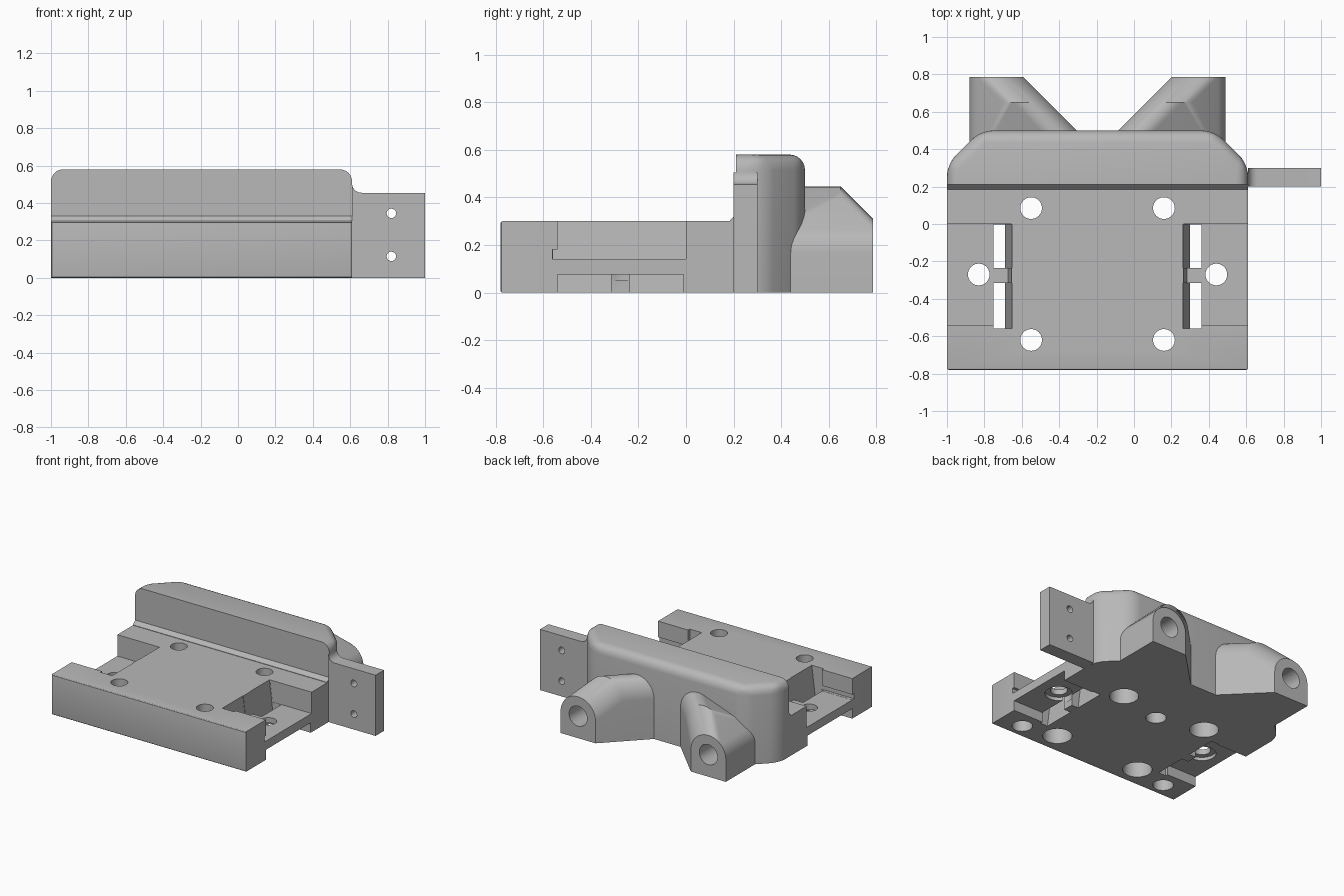
import bpy, bmesh, math
from mathutils import Matrix

cube = bpy.data.objects.get("Cube")
if cube:
    bpy.data.objects.remove(cube)

MID = -0.195           # symmetry line of the body in x
LEFT, RIGHT = 0.61, -1.0

grey = bpy.data.materials.new("plain_grey")
grey.use_nodes = True
grey.diffuse_color = (0.48, 0.48, 0.48, 1)
bsdf = grey.node_tree.nodes["Principled BSDF"]
bsdf.inputs["Base Color"].default_value = (0.48, 0.48, 0.48, 1)
bsdf.inputs["Roughness"].default_value = 0.6


def flip(x):
    return 2 * MID - x


def finish(name, bm):
    bmesh.ops.recalc_face_normals(bm, faces=bm.faces)
    mesh = bpy.data.meshes.new(name)
    bm.to_mesh(mesh)
    bm.free()
    mesh.materials.append(grey)
    obj = bpy.data.objects.new(name, mesh)
    bpy.context.collection.objects.link(obj)
    return obj


def prism_mesh(points, vector):
    """Extrude a closed outline of 3D points along a vector."""
    bm = bmesh.new()
    face = bm.faces.new([bm.verts.new(p) for p in points])
    moved = bmesh.ops.extrude_face_region(bm, geom=[face])["geom"]
    bmesh.ops.translate(bm, vec=vector, verts=[v for v in moved if isinstance(v, bmesh.types.BMVert)])
    bmesh.ops.recalc_face_normals(bm, faces=bm.faces)
    return bm


def prism_y(name, outline, y0, y1):
    return finish(name, prism_mesh([(x, y0, z) for x, z in outline], (0, y1 - y0, 0)))


def box(name, x0, x1, y0, y1, z0, z1):
    return prism_y(name, [(x0, z0), (x1, z0), (x1, z1), (x0, z1)], y0, y1)


def cylinder(name, radius, start, length, axis="z"):
    bm = bmesh.new()
    bmesh.ops.create_cone(bm, cap_ends=True, segments=40, radius1=radius, radius2=radius, depth=length,
                          matrix=Matrix.Translation((0, 0, length / 2)))
    if axis == "y":
        bm.transform(Matrix.Rotation(-math.pi / 2, 4, "X"))
    bm.transform(Matrix.Translation(start))
    return finish(name, bm)


def cut(target, cutters):
    bpy.context.view_layer.objects.active = target
    for cutter in cutters:
        mod = target.modifiers.new("cut", "BOOLEAN")
        mod.operation = "DIFFERENCE"
        mod.solver = "EXACT"
        mod.object = cutter
        bpy.ops.object.modifier_apply(modifier=mod.name)
        bpy.data.objects.remove(cutter)


def smooth(obj):
    bpy.ops.object.select_all(action="DESELECT")
    obj.select_set(True)
    bpy.context.view_layer.objects.active = obj
    bpy.ops.object.shade_smooth_by_angle(angle=math.radians(30))


# Base plate with eased front edges
bm = prism_mesh([(RIGHT, -0.78, 0), (LEFT, -0.78, 0), (LEFT, -0.78, 0.3), (RIGHT, -0.78, 0.3)], (0, 0.99, 0))
front = [e for e in bm.edges if all(v.co.y < -0.7 for v in e.verts)]
bmesh.ops.bevel(bm, geom=front, offset=0.01, segments=3, profile=0.5, affect="EDGES")
base_plate = finish("base_plate", bm)

cutters = []
for side in (lambda x: x, flip):
    # Side pocket above the shelf, undercut, and recess below the shelf
    pocket = [(side(x), z) for x, z in ((0.262, 0.32), (0.7, 0.32), (0.7, 0.14), (0.284, 0.14))]
    cutters.append(prism_y("pocket", pocket, -0.54, 0))
    cutters.append(box("undercut", side(0.34), side(0.71), -0.56, -0.1, 0.141, 0.18))
    cutters.append(box("recess", side(0.355), side(0.72), -0.54, -0.01, -0.02, 0.075))
    # Through slits on each side of the small bridge
    slit = [(side(x), z) for x, z in ((0.26, 0.31), (0.36, 0.31), (0.36, -0.01), (0.30, -0.01))]
    cutters.append(prism_y("slit", slit, -0.559, -0.315))
    cutters.append(prism_y("slit", slit, -0.235, -0.002))
    # Shelf hole with counterbore, and blind hole near the front
    cutters.append(cylinder("shelf_hole", 0.058, (side(0.44), -0.27, -0.05), 0.3))
    cutters.append(cylinder("shelf_bore", 0.095, (side(0.44), -0.27, 0.05), 0.05))
    cutters.append(cylinder("blind_hole", 0.07, (side(0.43), -0.67, -0.05), 0.2))
    # Counterbored plate holes
    for y in (-0.62, 0.085):
        cutters.append(cylinder("plate_hole", 0.058, (side(0.16), y, -0.1), 0.6))
        cutters.append(cylinder("plate_bore", 0.1, (side(0.16), y, -0.05), 0.2))
cutters.append(cylinder("centre_hole", 0.07, (MID, 0.0, -0.05), 0.2))
cut(base_plate, cutters)
smooth(base_plate)

# Upright wall, chamfered in plan and rounded at the top and back
plan = [(RIGHT, 0.21), (LEFT, 0.21), (LEFT, 0.32), (0.43, 0.5), (flip(0.43), 0.5), (RIGHT, 0.32)]
bm = prism_mesh([(x, y, 0) for x, y in plan], (0, 0, 0.58))
round_edges = []
for e in bm.edges:
    a, b = (v.co for v in e.verts)
    at_front = a.y < 0.22 and b.y < 0.22
    at_bottom = a.z < 0.01 and b.z < 0.01
    if not at_front and not at_bottom:
        round_edges.append(e)
bmesh.ops.bevel(bm, geom=round_edges, offset=0.065, segments=6, profile=0.5, affect="EDGES", clamp_overlap=True)
wall = finish("upright_wall", bm)

# Small sloped ledge where the plate meets the wall
ledge = [(0.185, 0.295), (0.185, 0.303), (0.21, 0.33), (0.22, 0.295)]
finish("sloped_ledge", prism_mesh([(RIGHT, y, z) for y, z in ledge], (LEFT - RIGHT, 0, 0)))

# Side tab with a fillet against the wall and two cross holes
fillet = [(0.66 - 0.05 * math.sin(t), 0.505 - 0.05 * math.cos(t))
          for t in (math.pi / 2 * i / 8 for i in range(9))]
tab = prism_y("side_tab", [(LEFT, 0), (1.0, 0), (1.0, 0.455)] + fillet, 0.2, 0.3)
cut(tab, [cylinder("tab_hole", 0.025, (0.82, 0.1, z), 0.3, "y") for z in (0.115, 0.345)])
smooth(tab)


# Two flared horns behind the wall, each a hull of round-topped arches
def arch(bm, side, x, y, z, r=0.145):
    for i in range(25):
        t = math.pi * i / 24
        bm.verts.new((side(x + r * math.cos(t)), y, z + r * math.sin(t)))
    for dx in (-r, r):
        bm.verts.new((side(x + dx), y, 0))


horns = []
for name, side in (("left_horn", lambda x: x), ("right_horn", flip)):
    bm = bmesh.new()
    for x, y, z in ((0.345, 0.785, 0.165), (0.21, 0.65, 0.3), (-0.035, 0.405, 0.3), (0.345, 0.405, 0.165)):
        arch(bm, side, x, y, z)
    hull = bmesh.ops.convex_hull(bm, input=bm.verts)
    bmesh.ops.delete(bm, geom=[v for v in bm.verts if not v.link_faces], context="VERTS")
    bmesh.ops.dissolve_limit(bm, angle_limit=0.01, verts=bm.verts, edges=bm.edges)
    horn = finish(name, bm)
    cut(horn, [cylinder("horn_hole", 0.075, (side(0.345), 0.5, 0.165), 0.4, "y")])
    smooth(horn)

smooth(wall)
